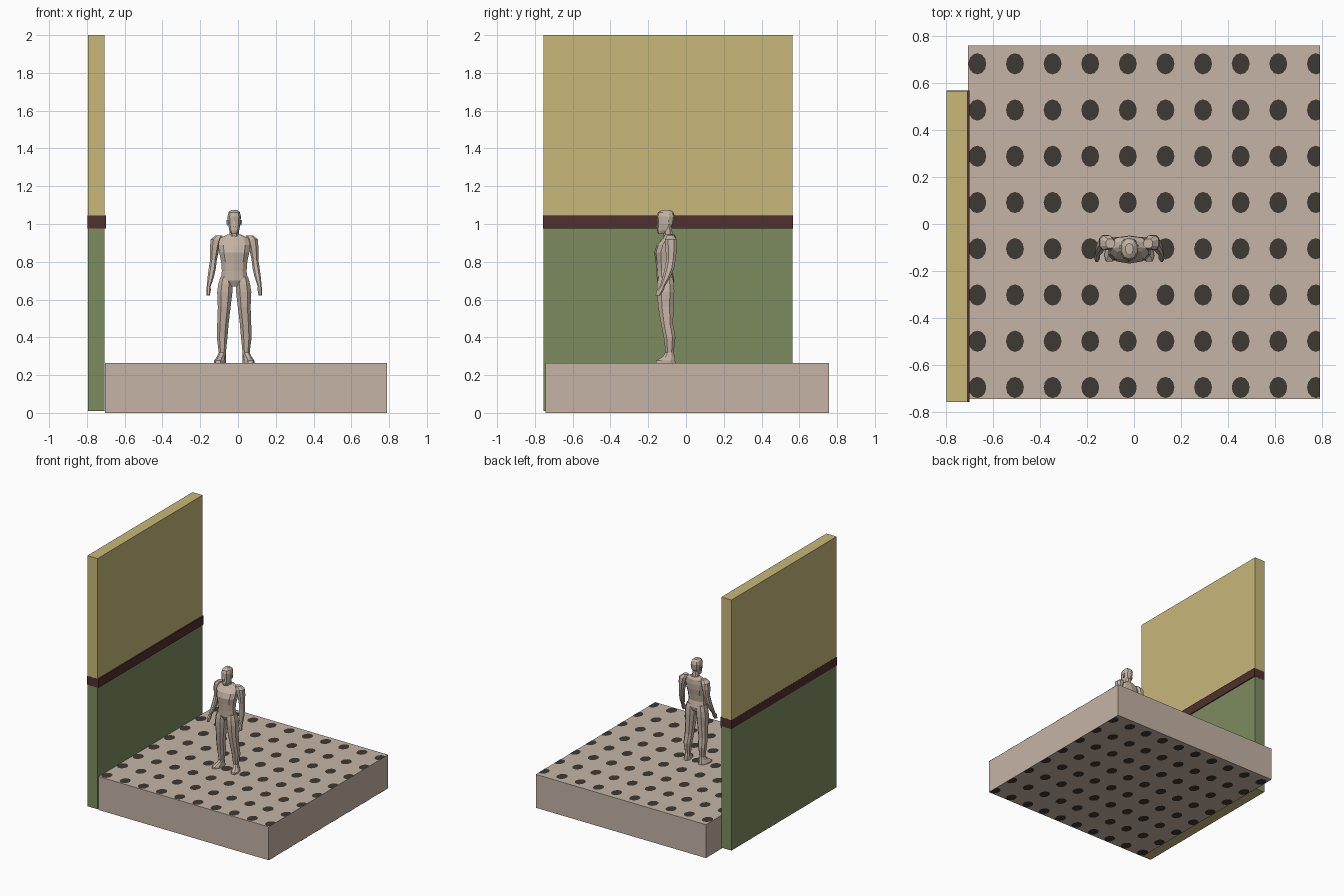
import bpy
import bmesh
import math


def material(name, rgb):
    m = bpy.data.materials.new(name)
    m.diffuse_color = (*rgb, 1)
    return m


BEIGE = material("beige", (0.56, 0.456, 0.376))
GREEN = material("wall green", (0.205, 0.262, 0.114))
CREAM = material("wall cream", (0.584, 0.479, 0.191))
BROWN = material("dark brown", (0.08, 0.03, 0.026))
DARK = material("dark grey", (0.048, 0.04, 0.032))


def finish(name, bm, *mats):
    me = bpy.data.meshes.new(name)
    bm.to_mesh(me)
    bm.free()
    for m in mats:
        me.materials.append(m)
    ob = bpy.data.objects.new(name, me)
    bpy.context.collection.objects.link(ob)
    return ob


def box(name, x0, x1, y0, y1, z0, z1, *mats):
    bm = bmesh.new()
    bmesh.ops.create_cube(bm, size=1)
    for v in bm.verts:
        v.co.x = x1 if v.co.x > 0 else x0
        v.co.y = y1 if v.co.y > 0 else y0
        v.co.z = z1 if v.co.z > 0 else z0
    if len(mats) > 1:  # second colour on the underside
        for f in bm.faces:
            f.normal_update()
            f.material_index = int(f.normal.z < -0.5)
    return finish(name, bm, *mats)


# Floor slab and wall with a dado rail
FX0, FX1, FY0, FY1, FZ = -0.705, 0.79, -0.743, 0.757, 0.265
box("floor_slab", FX0, FX1, FY0, FY1, 0, FZ, BEIGE)
box("wall_lower", -0.795, -0.706, -0.755, 0.565, 0.01, 0.975, GREEN, CREAM)
box("wall_rail", -0.796, -0.698, -0.756, 0.566, 0.975, 1.045, BROWN)
box("wall_upper", -0.795, -0.706, -0.755, 0.565, 1.045, 2.0, CREAM)


# Floor dots, trimmed to the slab edges
def dots(name, z, up):
    bm = bmesh.new()
    for i in range(10):
        for j in range(8):
            cx, cy = -0.665 + 0.1597 * i, -0.694 + 0.1963 * j
            vs = []
            for k in range(12):
                a = math.tau * k / 12 * (1 if up else -1)
                x = cx + 0.038 * math.cos(a)
                y = cy + 0.045 * math.sin(a)
                vs.append(bm.verts.new((min(max(x, FX0), FX1), min(max(y, FY0), FY1), z)))
            bm.faces.new(vs)
    finish(name, bm, DARK)


dots("floor_dots_top", FZ + 0.0015, True)
dots("floor_dots_underside", -0.0015, False)

# Standing figure, lofted from rings (dx, y, z, half width, half depth)
BODY_X = -0.02


def loft(name, rings, sides=8, side=1, power=0.8, toe_out=0.0):
    bm = bmesh.new()
    loops = []
    for i, (cx, cy, z, rx, ry) in enumerate(rings):
        loop = []
        for k in range(sides):
            a = math.tau * (k + 0.5) / sides
            c, s = math.cos(a), math.sin(a)
            x = cx + rx * math.copysign(abs(c) ** power, c)
            y = ry * math.copysign(abs(s) ** power, s)
            if z < 0.3:
                x -= y * toe_out
            loop.append(bm.verts.new((BODY_X + side * x, cy + y, z)))
        loops.append(loop)
    for a, b in zip(loops, loops[1:]):
        for k in range(sides):
            n = (k + 1) % sides
            bm.faces.new((a[k], a[n], b[n], b[k]))
    bm.faces.new(loops[0])
    bm.faces.new(loops[-1])
    bmesh.ops.recalc_face_normals(bm, faces=bm.faces)
    return finish(name, bm, BEIGE)


loft("torso", [
    (0, -0.105, 0.668, 0.032, 0.034), (0, -0.108, 0.70, 0.076, 0.046),
    (0, -0.114, 0.75, 0.068, 0.042), (0, -0.112, 0.80, 0.072, 0.049),
    (0, -0.110, 0.85, 0.083, 0.058), (0, -0.102, 0.89, 0.088, 0.053),
    (0, -0.088, 0.925, 0.078, 0.036), (0, -0.088, 0.945, 0.036, 0.027),
], sides=10)
loft("neck", [(0, -0.09, 0.92, 0.031, 0.028), (0, -0.096, 0.95, 0.026, 0.026),
              (0, -0.1, 0.985, 0.026, 0.026)])
loft("head", [
    (0, -0.130, 0.946, 0.016, 0.018), (0, -0.120, 0.965, 0.027, 0.033),
    (0, -0.109, 1.00, 0.034, 0.043), (0, -0.107, 1.04, 0.037, 0.048),
    (0, -0.107, 1.062, 0.031, 0.041), (0, -0.105, 1.075, 0.016, 0.022),
], sides=10)
loft("nose", [(0, -0.151, 0.983, 0.008, 0.011), (0, -0.15, 0.99, 0.007, 0.010),
              (0, -0.147, 1.015, 0.004, 0.007)], sides=4)

for tag, s in (("left", 1), ("right", -1)):
    loft(tag + "_leg", [
        (0.075, -0.108, 0.265, 0.028, 0.055), (0.075, -0.108, 0.277, 0.028, 0.054),
        (0.068, -0.092, 0.297, 0.022, 0.034), (0.063, -0.087, 0.32, 0.020, 0.023),
        (0.064, -0.087, 0.40, 0.030, 0.033), (0.060, -0.100, 0.47, 0.032, 0.034),
        (0.053, -0.107, 0.56, 0.036, 0.043), (0.050, -0.108, 0.64, 0.043, 0.049),
        (0.047, -0.108, 0.68, 0.040, 0.048), (0.045, -0.108, 0.72, 0.030, 0.040),
    ], side=s, toe_out=0.2)
    loft(tag + "_arm", [
        (0.080, -0.083, 0.940, 0.020, 0.020), (0.095, -0.080, 0.918, 0.032, 0.033),
        (0.103, -0.078, 0.875, 0.027, 0.033), (0.110, -0.080, 0.81, 0.019, 0.026),
        (0.116, -0.088, 0.765, 0.020, 0.026), (0.124, -0.103, 0.72, 0.018, 0.022),
        (0.135, -0.125, 0.67, 0.011, 0.014), (0.136, -0.137, 0.648, 0.013, 0.020),
        (0.138, -0.148, 0.622, 0.009, 0.014),
    ], side=s)
    loft(tag + "_ear", [(0.036, -0.1, 0.993, 0.004, 0.008), (0.038, -0.098, 1.02, 0.005, 0.011)],
         sides=4, side=s)
